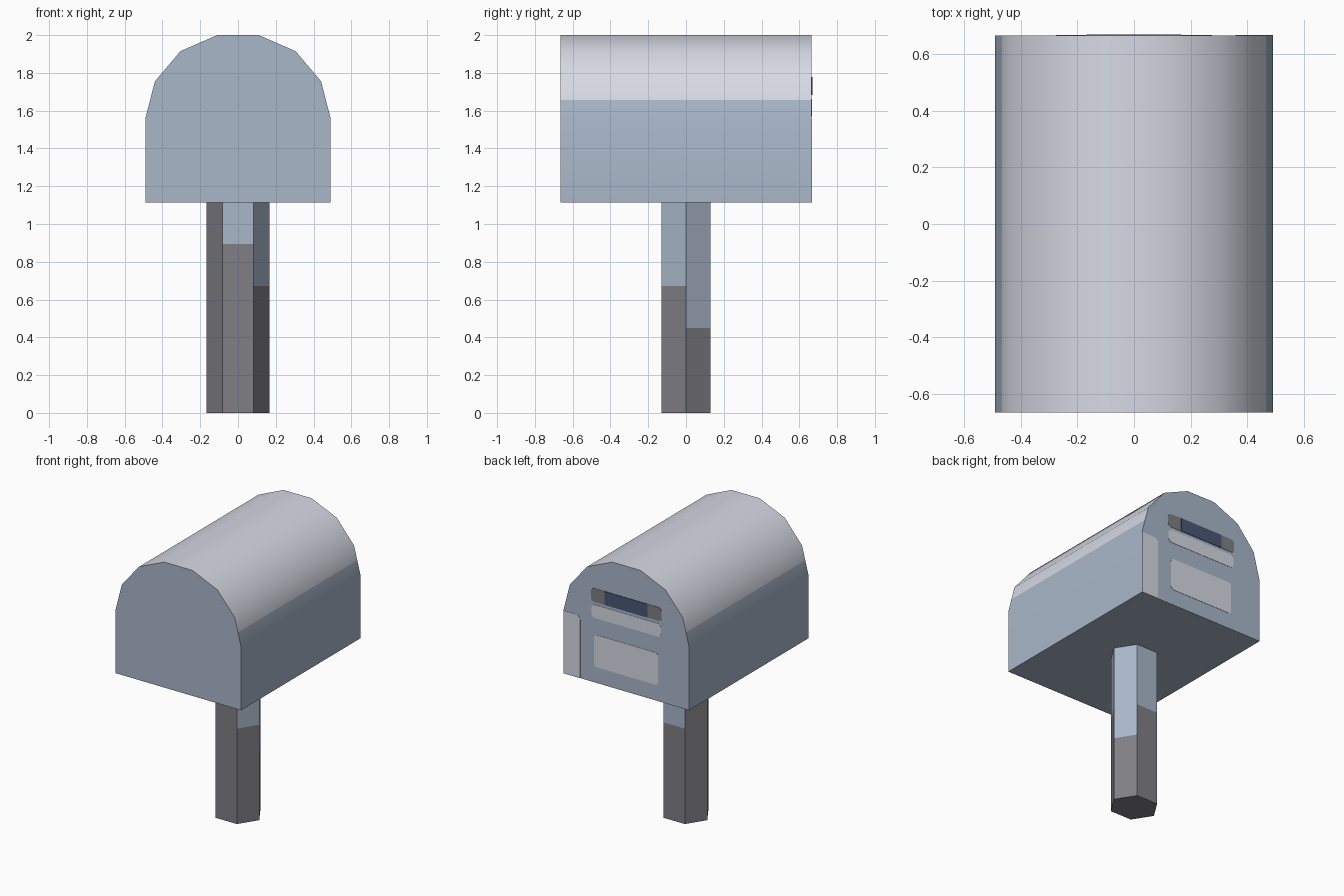
import bpy, bmesh, math

cube = bpy.data.objects.get("Cube")
if cube:
    bpy.data.objects.remove(cube, do_unlink=True)


def material(name, srgb):
    lin = [((c / 255 + 0.055) / 1.055) ** 2.4 for c in srgb] + [1.0]
    m = bpy.data.materials.new(name)
    m.diffuse_color = lin
    m.use_nodes = True
    bsdf = m.node_tree.nodes["Principled BSDF"]
    bsdf.inputs["Base Color"].default_value = lin
    bsdf.inputs["Roughness"].default_value = 0.8
    return m


BLUE = material("blue grey metal", (169, 183, 201))
LIGHT = material("light grey metal", (214, 218, 228))
DARK = material("dark grey", (128, 127, 133))
NAVY = material("dark navy", (74, 86, 116))

BASE_Z, HALF_DEPTH = 1.115, 0.665


def finish(name, bm, mats):
    bmesh.ops.recalc_face_normals(bm, faces=bm.faces[:])
    mesh = bpy.data.meshes.new(name)
    bm.to_mesh(mesh)
    bm.free()
    for m in mats:
        mesh.materials.append(m)
    ob = bpy.data.objects.new(name, mesh)
    bpy.context.collection.objects.link(ob)
    return ob


def prism(bm, outline, y0, y1):
    """Extrude an xz outline from y0 to y1."""
    face = bm.faces.new([bm.verts.new((x, y0, z)) for x, z in outline])
    ext = bmesh.ops.extrude_face_region(bm, geom=[face], use_keep_orig=True)
    for v in ext["geom"]:
        if isinstance(v, bmesh.types.BMVert):
            v.co.y = y1


def plate(name, x0, x1, z0, z1, mat, thick, radii=(0, 0, 0, 0)):
    """Thin rounded plate on the back; radii go round from (x0, z0)."""
    outline = []
    corners = [(x0, z0, 1, 1), (x1, z0, -1, 1), (x1, z1, -1, -1), (x0, z1, 1, -1)]
    for i, (x, z, sx, sz) in enumerate(corners):
        r = radii[i]
        if r == 0:
            outline.append((x, z))
            continue
        for k in range(5):
            a = math.pi + i * math.pi / 2 + k * math.pi / 8
            outline.append((x + sx * r + r * math.cos(a), z + sz * r + r * math.sin(a)))
    bm = bmesh.new()
    prism(bm, outline, HALF_DEPTH - 0.002, HALF_DEPTH + thick)
    return finish(name, bm, [mat])


# Box with arched roof; the roof colour starts halfway up the lowest arch facet
half = [(0.49, BASE_Z), (0.49, 1.56), (0.465, 1.6575), (0.44, 1.755), (0.305, 1.915), (0.11, 2.0)]
bm = bmesh.new()
prism(bm, half + [(-x, z) for x, z in reversed(half)], -HALF_DEPTH, HALF_DEPTH)
bm.normal_update()
for f in bm.faces:
    if abs(f.normal.y) < 0.5 and f.calc_center_median().z > 1.66:
        f.material_index = 1
box = finish("box_body", bm, [BLUE, LIGHT])
bpy.context.view_layer.objects.active = box
box.select_set(True)
bpy.ops.object.shade_smooth_by_angle(angle=math.radians(32))
box.select_set(False)

# Six-sided post; the colour change winds up from the back left to the front right
bm = bmesh.new()
ring = [(0.166 * math.cos(i * math.pi / 3), 0.151 * math.sin(i * math.pi / 3)) for i in range(6)]
for i in range(6):
    a, b = ring[i], ring[(i + 1) % 6]
    split = 0.45 + 0.2225 * min(i, 6 - i)
    bands = [(0, split, 0)]
    if split < BASE_Z - 0.01:
        bands.append((split, BASE_Z, 1))
    else:
        bands = [(0, BASE_Z, 0)]
    for z0, z1, index in bands:
        f = bm.faces.new([bm.verts.new((*p, z)) for p, z in ((a, z0), (b, z0), (b, z1), (a, z1))])
        f.material_index = index
bm.faces.new([bm.verts.new((x, y, 0)) for x, y in reversed(ring)])
bmesh.ops.remove_doubles(bm, verts=bm.verts[:], dist=0.0001)
finish("post", bm, [DARK, BLUE])

# Back details: letter slot, bar below it, label panel and hinge strip
plate("slot_frame", -0.275, 0.275, 1.683, 1.778, DARK, 0.002, (0.025,) * 4)
plate("slot_opening", -0.167, 0.167, 1.683, 1.778, NAVY, 0.004)
plate("slot_bar", -0.272, 0.272, 1.570, 1.663, LIGHT, 0.002, (0.03,) * 4)
plate("label_panel", -0.249, 0.249, 1.226, 1.453, LIGHT, 0.002, (0.02,) * 4)
plate("side_strip", 0.358, 0.49, BASE_Z, 1.557, LIGHT, 0.002, (0, 0, 0, 0.035))
